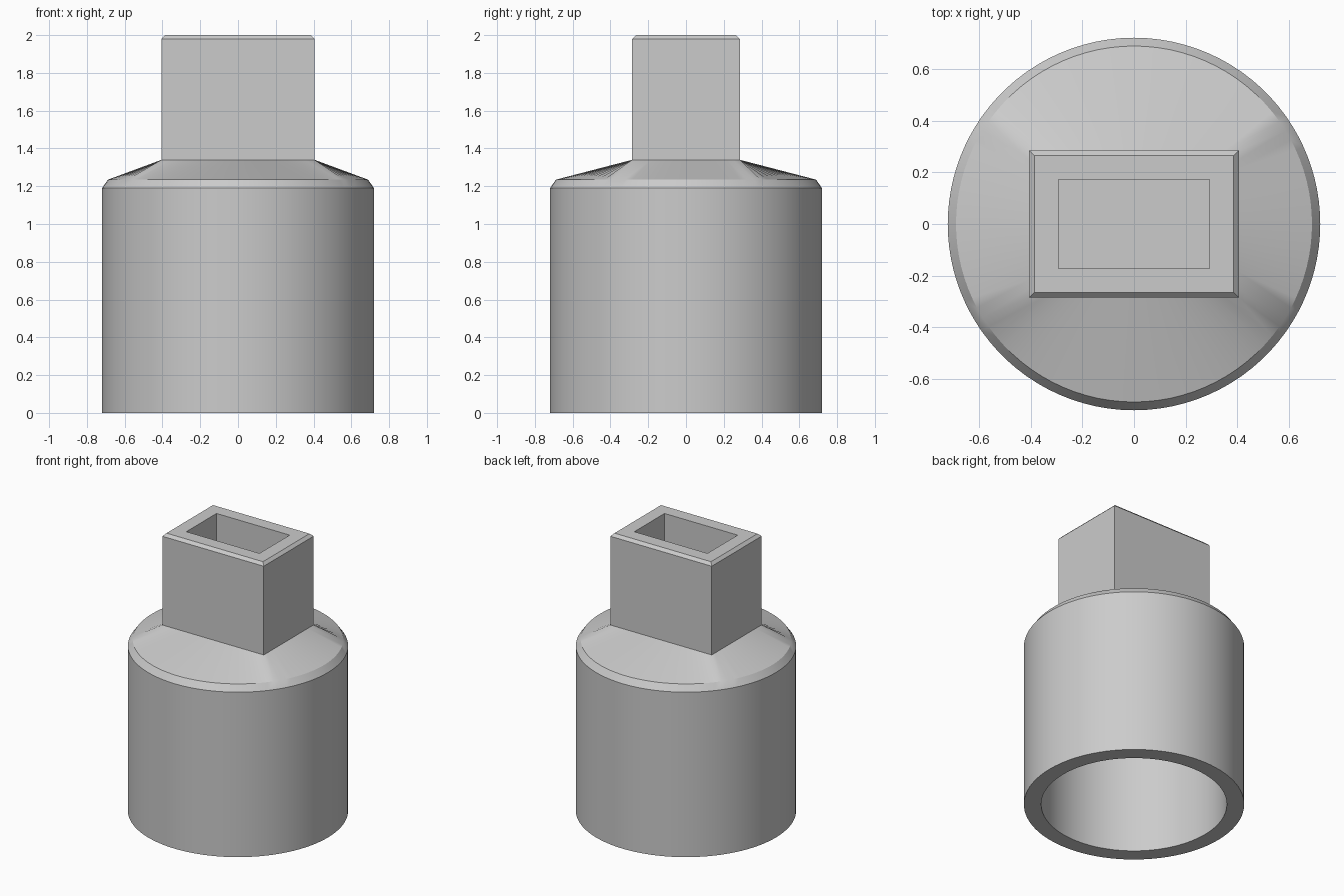
import bpy
import bmesh
import math

cube = bpy.data.objects.get("Cube")
if cube:
    bpy.data.objects.remove(cube, do_unlink=True)

HX, HY = 0.405, 0.285          # half size of the rectangular spigot
WALL = 0.113                   # wall thickness throughout

# Angles around the axis, with one exactly on each spigot corner
corner = math.atan2(HY, HX)
stops = [-corner, corner, math.pi - corner, math.pi + corner, 2 * math.pi - corner]
angles = []
for (a, b), steps in zip(zip(stops, stops[1:]), (20, 28, 20, 28)):
    angles += [a + (b - a) * i / steps for i in range(steps)]


def circle(r, z):
    return [(r * math.cos(a), r * math.sin(a), z) for a in angles]


def rectangle(hx, hy, z):
    points = []
    for a in angles:
        u, v = math.cos(a) / HX, math.sin(a) / HY
        m = max(abs(u), abs(v))
        points.append((u / m * hx, v / m * hy, z))
    return points


# One continuous skin, from the bore ceiling round the outside to the socket floor
sections = [
    circle(0.72 - WALL, 1.20),                  # bore ceiling
    circle(0.72 - WALL, 0.0),                   # bore mouth
    circle(0.72, 0.0),                          # outer base
    circle(0.72, 1.19),                         # shoulder chamfer
    circle(0.688, 1.235),
    rectangle(HX, HY, 1.34),                    # round-to-rectangle blend
    rectangle(HX, HY, 1.98),                    # spigot walls
    rectangle(HX - 0.02, HY - 0.02, 2.0),       # rim chamfer
    rectangle(HX - WALL, HY - WALL, 2.0),       # socket mouth
    rectangle(HX - WALL, HY - WALL, 1.33),      # socket floor
]

bm = bmesh.new()
rings = [[bm.verts.new(p) for p in section] for section in sections]
n = len(angles)
for low, high in zip(rings, rings[1:]):
    for i in range(n):
        j = (i + 1) % n
        bm.faces.new((low[i], low[j], high[j], high[i]))
bm.faces.new(rings[0])
bm.faces.new(rings[-1])
bmesh.ops.recalc_face_normals(bm, faces=bm.faces)

mesh = bpy.data.meshes.new("pipe_adapter")
bm.to_mesh(mesh)
bm.free()
adapter = bpy.data.objects.new("pipe_adapter", mesh)
bpy.context.collection.objects.link(adapter)

# Plain grey
grey = bpy.data.materials.new("light_grey")
grey.use_nodes = True
colour = (0.6, 0.6, 0.6, 1.0)
grey.diffuse_color = colour
grey.node_tree.nodes["Principled BSDF"].inputs["Base Color"].default_value = colour
mesh.materials.append(grey)

# Smooth round walls, crisp chamfers and corners
bpy.ops.object.select_all(action='DESELECT')
adapter.select_set(True)
bpy.context.view_layer.objects.active = adapter
bpy.ops.object.shade_smooth_by_angle(angle=math.radians(30))
